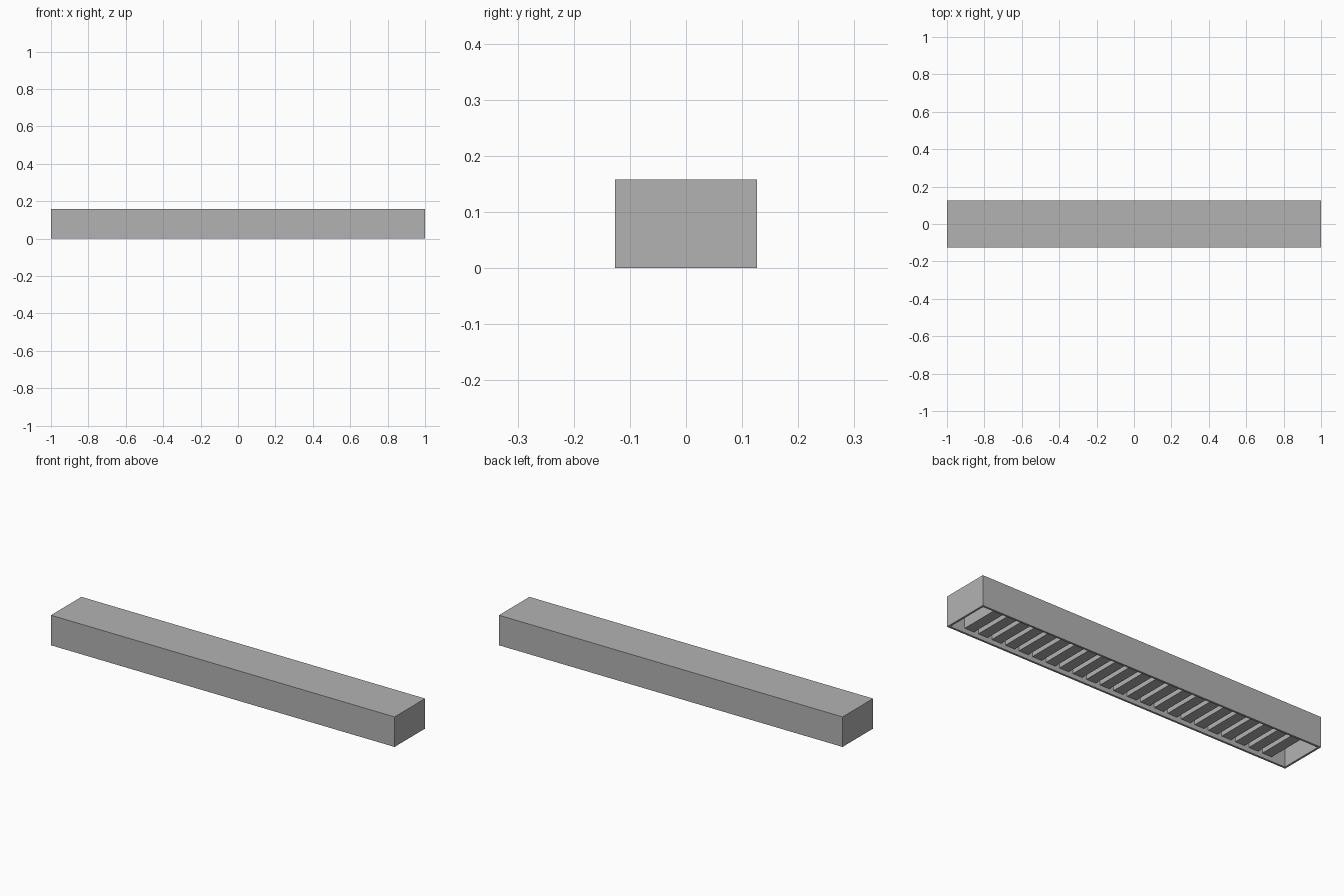
import bpy
import bmesh

LENGTH, WIDTH, HEIGHT = 2.0, 0.253, 0.158
WALL = 0.015
SLATS, PITCH, SLAT_WIDTH = 23, 0.08, 0.055
RECESS, SLAT_HEIGHT = 0.02, 0.06

cube = bpy.data.objects.get("Cube")
if cube:
    bpy.data.objects.remove(cube, do_unlink=True)

grey = bpy.data.materials.new("mid_grey")
grey.use_nodes = True
colour = (0.45, 0.45, 0.45, 1)
grey.diffuse_color = colour
grey.node_tree.nodes["Principled BSDF"].inputs["Base Color"].default_value = colour


def box(bm, size, centre):
    """Add a box to the mesh and return its vertices."""
    verts = bmesh.ops.create_cube(bm, size=1)["verts"]
    bmesh.ops.scale(bm, vec=size, verts=verts)
    bmesh.ops.translate(bm, vec=centre, verts=verts)
    return verts


def finish(bm, name):
    bmesh.ops.recalc_face_normals(bm, faces=bm.faces)
    mesh = bpy.data.meshes.new(name)
    bm.to_mesh(mesh)
    bm.free()
    mesh.materials.append(grey)
    obj = bpy.data.objects.new(name, mesh)
    bpy.context.collection.objects.link(obj)
    return obj


# Housing: a long box hollowed out from below, leaving a narrow rim
bm = bmesh.new()
box(bm, (LENGTH, WIDTH, HEIGHT), (0, 0, HEIGHT / 2))
bottom = min(bm.faces, key=lambda f: f.calc_center_median().z)
bmesh.ops.inset_region(bm, faces=[bottom], thickness=WALL)
cavity = bmesh.ops.extrude_face_region(bm, geom=[bottom])
bmesh.ops.delete(bm, geom=[bottom], context="FACES_ONLY")
roof = [v for v in cavity["geom"] if isinstance(v, bmesh.types.BMVert)]
bmesh.ops.translate(bm, vec=(0, 0, HEIGHT - WALL), verts=roof)
finish(bm, "housing")

# Louvre: evenly spaced cross slats set just above the rim
bm = bmesh.new()
for i in range(SLATS):
    x = (i - (SLATS - 1) / 2) * PITCH
    box(bm, (SLAT_WIDTH, WIDTH - 2 * WALL, SLAT_HEIGHT),
        (x, 0, RECESS + SLAT_HEIGHT / 2))
finish(bm, "louvre_slats")
